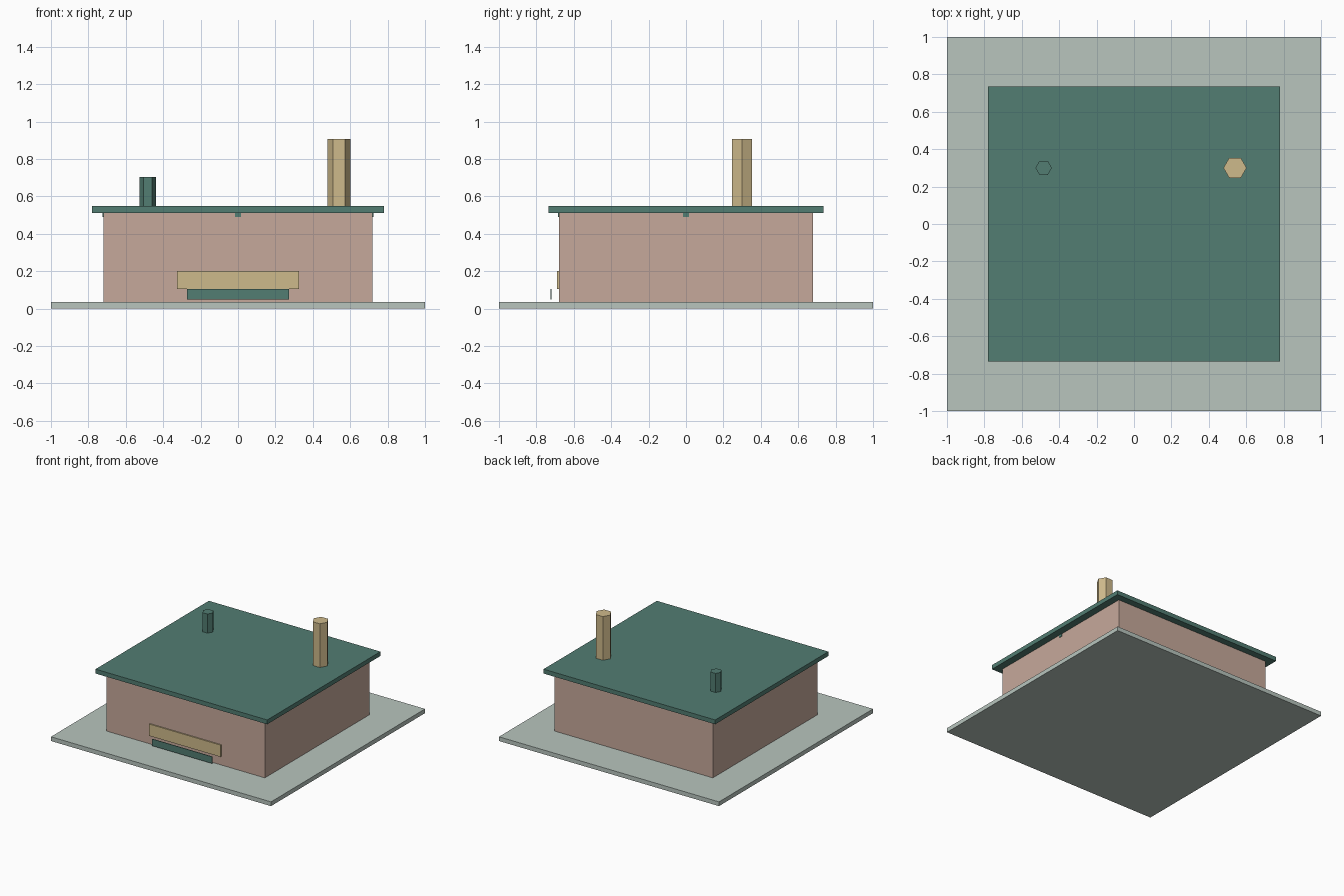
import bpy
import math

cube = bpy.data.objects.get("Cube")
if cube:
    bpy.data.objects.remove(cube, do_unlink=True)


def linear(c):
    c /= 255
    return c / 12.92 if c <= 0.04045 else ((c + 0.055) / 1.055) ** 2.4


def material(name, rgb):
    m = bpy.data.materials.new(name)
    m.use_nodes = True
    colour = (*[linear(c) for c in rgb], 1)
    m.diffuse_color = colour
    m.node_tree.nodes["Principled BSDF"].inputs["Base Color"].default_value = colour
    return m


stone = material("pale grey green", (184, 197, 190))
clay = material("dusty pink", (198, 169, 155))
teal = material("dark teal", (82, 125, 114))
sand = material("sand", (206, 186, 139))


def finish(name, mat):
    ob = bpy.context.object
    ob.name = name
    ob.data.materials.append(mat)
    return ob


def box(name, mat, x, y, z):
    """Box spanning the given (low, high) pairs."""
    spans = (x, y, z)
    bpy.ops.mesh.primitive_cube_add(size=1, location=[(a + b) / 2 for a, b in spans])
    ob = finish(name, mat)
    ob.scale = [b - a for a, b in spans]
    bpy.ops.object.transform_apply(location=False, rotation=False, scale=True)
    return ob


def hex_pipe(name, mat, x, y, radius, low, high):
    """Six-sided pipe with corners pointing along x."""
    bpy.ops.mesh.primitive_cylinder_add(
        vertices=6, radius=radius, depth=high - low,
        location=(x, y, (low + high) / 2), rotation=(0, 0, math.pi / 6))
    return finish(name, mat)


# Ground slab, walls and flat overhanging roof
box("ground_slab", stone, (-1, 1), (-1, 1), (0, 0.035))
box("walls", clay, (-0.72, 0.72), (-0.68, 0.68), (0.035, 0.512))
box("roof", teal, (-0.78, 0.78), (-0.735, 0.735), (0.512, 0.548))

# Rooftop chimney and vent
hex_pipe("chimney", sand, 0.54, 0.3, 0.062, 0.548, 0.907)
hex_pipe("vent_pipe", teal, -0.483, 0.3, 0.044, 0.548, 0.705)

# Front panel and the thin plate standing before it
box("front_panel", sand, (-0.325, 0.325), (-0.69, -0.679), (0.105, 0.202))
box("front_plate", teal, (-0.272, 0.272), (-0.725, -0.72), (0.05, 0.106))

# Small tabs under the eaves
box("front_tab", teal, (-0.015, 0.015), (-0.684, -0.679), (0.49, 0.512))
for side, s in (("left", 1), ("right", -1)):
    box(side + "_tab", teal, sorted((s * 0.719, s * 0.724)), (-0.015, 0.015), (0.49, 0.512))
